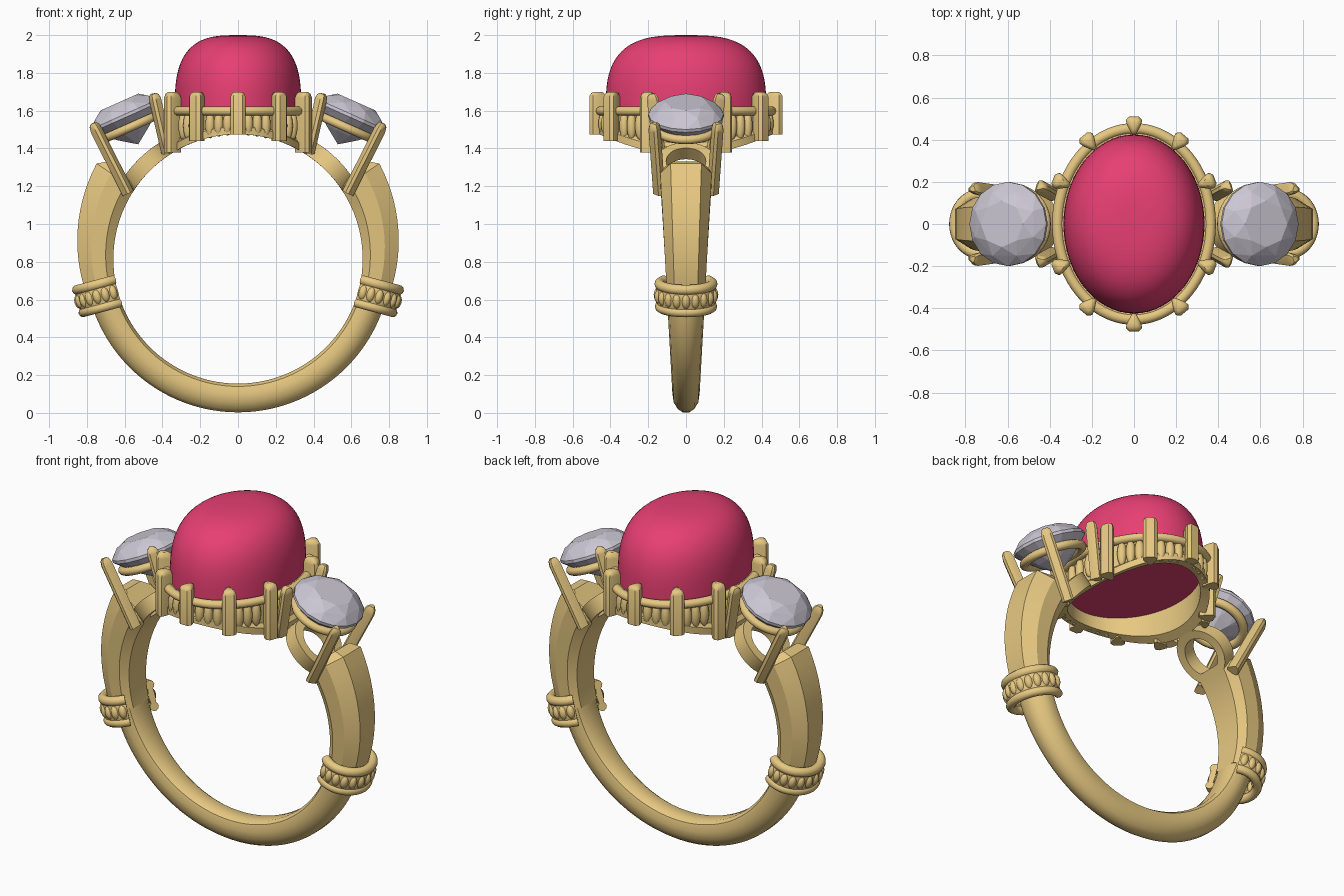
import bpy, bmesh
from math import sin, cos, sqrt, radians, pi
from mathutils import Vector, Matrix

if "Cube" in bpy.data.objects:
    bpy.data.objects.remove(bpy.data.objects["Cube"])

CZ, R = 0.815, 0.66          # finger hole centre height and radius
V = Vector


def material(name, col):
    m = bpy.data.materials.new(name)
    m.diffuse_color = (*col, 1)
    m.use_nodes = True
    m.node_tree.nodes["Principled BSDF"].inputs["Base Color"].default_value = m.diffuse_color
    return m


GOLD = material("gold", (0.80, 0.58, 0.22))
RED = material("red_gem", (0.80, 0.05, 0.17))
CLEAR = material("pale_gem", (0.60, 0.57, 0.65))


def finish(name, bm, mat, mirror="", angle=35):
    bmesh.ops.recalc_face_normals(bm, faces=bm.faces)
    me = bpy.data.meshes.new(name)
    bm.to_mesh(me)
    bm.free()
    me.materials.append(mat)
    for p in me.polygons:
        p.use_smooth = angle > 0
    if angle > 0:
        me.set_sharp_from_angle(angle=radians(angle))
    ob = bpy.data.objects.new(name, me)
    bpy.context.collection.objects.link(ob)
    if mirror:
        md = ob.modifiers.new("mirror", 'MIRROR')
        md.use_axis = ("x" in mirror, "y" in mirror, False)
        md.use_mirror_merge = False
    return ob


def loft(name, rings, mat=GOLD, loop=False, mirror="", angle=35):
    """Skin closed cross-sections; cap the ends unless the path loops."""
    bm = bmesh.new()
    vs = [[bm.verts.new(p) for p in ring] for ring in rings]
    n = len(vs[0])
    pairs = list(zip(vs, vs[1:])) + ([(vs[-1], vs[0])] if loop else [])
    for a, b in pairs:
        for i in range(n):
            bm.faces.new((a[i], a[(i + 1) % n], b[(i + 1) % n], b[i]))
    if not loop:
        bm.faces.new(vs[0])
        bm.faces.new(vs[-1])
    return finish(name, bm, mat, mirror, angle)


def beads(name, mats, mirror):
    bm = bmesh.new()
    for m in mats:
        bmesh.ops.create_uvsphere(bm, u_segments=14, v_segments=10, radius=1, matrix=m)
    return finish(name, bm, GOLD, mirror, 60)


def frame(o, x, y, z):
    return Matrix((x, y, z)).transposed().to_4x4() if o is None else \
        Matrix.Translation(o) @ Matrix((x, y, z)).transposed().to_4x4()


def polar(r, a, y=0):
    return V((r * cos(a), y, CZ + r * sin(a)))


def floor_z(x):
    return CZ + sqrt(R * R - x * x)


def prong(name, bottom, top, inward, w, d, mirror):
    axis = (top - bottom).normalized()
    side = axis.cross(inward).normalized()
    inw = side.cross(axis)
    sec = [(-.5, -.3), (-.3, -.5), (.3, -.5), (.5, -.3), (.42, 0), (.12, .5), (-.12, .5), (-.42, 0)]
    rings = []
    for t, s in ((0, 1), (.9, 1), (.97, .8), (1, .45)):
        c = bottom.lerp(top, t)
        rings.append([c + side * a * w * s + inw * b * d * s for a, b in sec])
    loft(name, rings, mirror=mirror, angle=40)


# lower shank: rounded band round the bottom of the finger hole
half = [(.66, .55), (.675, .85), (.715, 1), (.76, .9), (.795, .6), (.812, .25)]
sec = half + [(r, -y) for r, y in reversed(half)]
rings = []
for i in range(65):
    a = radians(-15 - 150 * i / 64)
    w = .072 + .03 * (1 + sin(a)) / .75
    rings.append([polar(r, a, y * w) for r, y in sec])
loft("lower_shank", rings)

# upper shoulders: faceted, thickening towards the setting
rings = []
for deg, cut in [(-15 + 49 * i / 12, 1) for i in range(13)] + [(37, .8)]:
    t = (deg + 15) / 50
    T, w = .16 + .085 * t, (.1 + .037 * t) * (1 if cut == 1 else .8)
    h = [(0, .72), (.22, 1), (.62, 1), (cut, .6)]
    rings.append([polar(R + T * min(f, cut), radians(deg), y * w)
                  for f, y in h + [(f, -y) for f, y in reversed(h)]])
loft("shoulder", rings, mirror="x", angle=20)

# beaded collars, open on the finger side
A = radians(-15)
ER, ET, EY = V((cos(A), 0, sin(A))), V((-sin(A), 0, cos(A))), V((0, 1, 0))


def collar_point(t):
    p = polar(.74 + .125 * cos(t), A, .14 * sin(t))
    return p, (ER * cos(t) * .14 + EY * sin(t) * .125).normalized()


def collar_sweep(name, off, hn, ht, k=10):
    rings = []
    for i in range(37):
        p, n = collar_point(radians(-125 + 250 * i / 36))
        rings.append([p + n * hn * cos(q * 2 * pi / k) + ET * (off + ht * sin(q * 2 * pi / k))
                      for q in range(k)])
    loft(name, rings, mirror="x", angle=50)


collar_sweep("collar_upper_rim", .062, .027, .027)
collar_sweep("collar_lower_rim", -.062, .025, .025)
collar_sweep("collar_core", 0, .018, .07)
ms = []
for i in range(13):
    p, n = collar_point(radians(-114 + 19 * i))
    ms.append(frame(p, n * .032, n.cross(ET) * .025, ET * .043))
beads("collar_beads", ms, "x")

# centre cabochon
rings = []
for i in range(19):
    q = i / 18 * pi / 2 * .985
    f, t = cos(q) ** (2 / 3), sin(q) ** (2 / 3)
    rings.append([(.335 * f * cos(u * pi / 32), .425 * f * sin(u * pi / 32), 1.6 + .4 * t) for u in range(64)])
rings.insert(0, [(x, y, 1.55) for x, y, z in rings[0]])
loft("centre_cabochon", rings, RED)

# centre basket wall, its underside following the finger hole, and top rim
wall, rim = [], []
for i in range(72):
    c, s = cos(i * pi / 36), sin(i * pi / 36)
    pts = []
    for o, up, z in ((-.03, 0, 1.61), (0, 0, 1.61), (0, 1, .05), (.02, 1, .04), (.02, 1, 0), (-.03, 1, 0)):
        x, y = (.345 + o) * c, (.44 + o) * s
        pts.append((x, y, z + floor_z(x) * up))
    wall.append(pts)
    rim.append([((.363 + .026 * cos(k * pi / 5)) * c, (.453 + .026 * cos(k * pi / 5)) * s,
                 1.598 + .024 * sin(k * pi / 5)) for k in range(10)])
loft("basket_wall", wall, loop=True)
loft("basket_rim", rim, loop=True, angle=50)

# oval beads around the basket
ms = []
for deg in (81, 73, 65, 47.5, 40.5, 33.5, 15, 5):
    a = radians(deg)
    x, y = .348 * cos(a), .443 * sin(a)
    n = V((cos(a) / .345, sin(a) / .44, 0)).normalized()
    h = min(.075, (1.6 - floor_z(x)) / 2)
    ms.append(frame(V((x, y, 1.595 - h)), n * .026, V((-n.y, n.x, 0)) * .026, V((0, 0, h))))
beads("basket_oval_beads", ms, "xy")

# centre prongs
for deg, mir in ((90, "y"), (56, "xy"), (25, "xy")):
    a = radians(deg)
    x, y = .38 * cos(a), .468 * sin(a)
    n = V((cos(a) / .38, sin(a) / .468, 0)).normalized()
    prong("centre_prong", V((x, y, floor_z(x))), V((x, y, 1.7)), -n, .078, .085, mir)

# side stones: faceted brilliants tilted outwards
TILT = radians(24)
SC = V((.597, 0, 1.577))
SN, SX = V((sin(TILT), 0, cos(TILT))), V((cos(TILT), 0, -sin(TILT)))
bm = bmesh.new()
for n, r, h, off in ((8, .11, .075, 0), (8, .163, .046, .5), (16, .2, .005, 0), (16, .2, -.012, 0),
                     (8, .1, -.105, .5), (1, 0, -.17, 0)):
    for i in range(n):
        a = (i + off) * 2 * pi / n
        bm.verts.new(SC + SX * r * cos(a) + EY * r * sin(a) + SN * h)
bmesh.ops.convex_hull(bm, input=bm.verts)
finish("side_stone", bm, CLEAR, "x", 0)

# side setting: upper gallery ring and base ring seated on the finger hole
B = radians(44)
BX, BN = V((-sin(B), 0, cos(B))), V((cos(B), 0, sin(B)))
gallery, base = [], []
for i in range(40):
    c, s = cos(i * pi / 20), sin(i * pi / 20)
    gallery.append([SC - SN * (.07 - .024 * sin(k * pi / 5))
                    + (SX * c + EY * s) * (.163 + .026 * cos(k * pi / 5)) for k in range(10)])
    pts = []
    for r, up in ((.105, 0), (.155, 0), (.155, 1), (.105, 1)):
        h = sqrt(R * R - (r * c) ** 2) + .085 * up
        pts.append(V((0, 0, CZ)) + BN * h + (BX * c + EY * s) * r)
    base.append(pts)
loft("side_gallery_ring", gallery, loop=True, mirror="x", angle=50)
loft("side_base_ring", base, loop=True, mirror="x")

# side stone prongs
for bot, top in ((V((.578, .138, 1.165)), V((.765, .165, 1.535))),
                 (V((.378, .135, 1.375)), V((.45, .175, 1.69)))):
    prong("side_prong", bot, top, SC - top, .065, .062, "xy")
